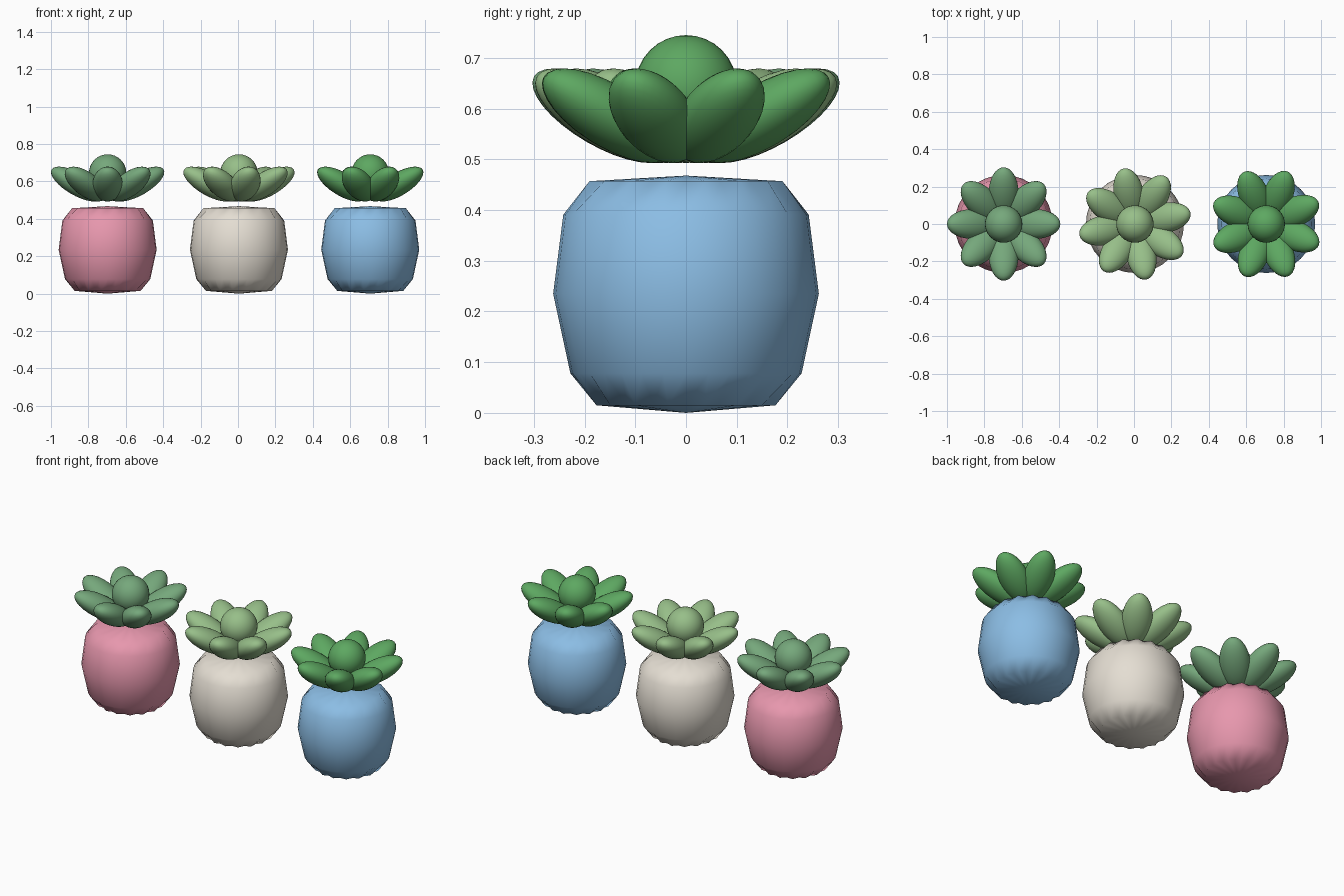
import bpy, bmesh, math
from mathutils import Matrix

if "Cube" in bpy.data.objects:
    bpy.data.objects.remove(bpy.data.objects["Cube"])


def material(name, rgb):
    m = bpy.data.materials.new(name)
    m.diffuse_color = (*rgb, 1)
    m.use_nodes = True
    m.node_tree.nodes["Principled BSDF"].inputs["Base Color"].default_value = m.diffuse_color
    return m


def finish(bm, name, mat):
    bmesh.ops.recalc_face_normals(bm, faces=bm.faces)
    for f in bm.faces:
        f.smooth = True
    me = bpy.data.meshes.new(name)
    bm.to_mesh(me)
    bm.free()
    me.materials.append(mat)
    ob = bpy.data.objects.new(name, me)
    bpy.context.collection.objects.link(ob)
    return ob


# Closed, rounded pot: lathed rings with a slight ripple at the cap edges
PROFILE = [(0.172, 0.015, 1), (0.228, 0.078, 0), (0.262, 0.235, 0),
           (0.242, 0.391, 0), (0.186, 0.457, 1)]


def pot(name, x, mat, sides=32):
    bm = bmesh.new()
    rings = []
    for r, z, ripple in PROFILE:
        ring = []
        for i in range(sides):
            a = math.tau * i / sides
            rr = r + (0.008 if i % 2 else -0.008) * ripple
            ring.append(bm.verts.new((x + rr * math.cos(a), rr * math.sin(a), z)))
        rings.append(ring)
    bottom = bm.verts.new((x, 0, 0))
    top = bm.verts.new((x, 0, 0.468))
    for i in range(sides):
        j = (i + 1) % sides
        for lo, hi in zip(rings, rings[1:]):
            bm.faces.new((lo[i], lo[j], hi[j], hi[i]))
        bm.faces.new((bottom, rings[0][j], rings[0][i]))
        bm.faces.new((top, rings[-1][i], rings[-1][j]))
    return finish(bm, name, mat)


# Smooth ellipsoid used for the leaves and the heart of each plant
def ellipsoid(name, matrix, mat):
    bm = bmesh.new()
    bmesh.ops.create_uvsphere(bm, u_segments=32, v_segments=16, radius=1, matrix=matrix)
    return finish(bm, name, mat)


def plant(name, x, turn, mat, leaves=8):
    ellipsoid(name + "_heart",
              Matrix.Translation((x, 0, 0.645)) @ Matrix.Scale(0.1, 4), mat)
    for k in range(leaves):
        m = (Matrix.Translation((x, 0, 0.586))
             @ Matrix.Rotation(turn + math.tau * k / leaves, 4, 'Z')
             @ Matrix.Translation((0.1655, 0, 0))
             @ Matrix.Rotation(math.radians(-30), 4, 'Y')
             @ Matrix.Diagonal((0.155, 0.08, 0.06, 1)))
        ellipsoid(f"{name}_leaf_{k + 1}", m, mat)


# Row of three potted succulents, each rosette turned a little further
SETS = [("pink", (0.80, 0.31, 0.42), (0.18, 0.39, 0.20)),
        ("cream", (0.78, 0.73, 0.65), (0.31, 0.52, 0.25)),
        ("blue", (0.26, 0.51, 0.78), (0.11, 0.39, 0.12))]
for i, (label, pot_rgb, leaf_rgb) in enumerate(SETS):
    x = -0.697 + 0.702 * i
    pot(label + "_pot", x, material(label + "_glaze", pot_rgb))
    plant(label + "_succulent", x, 0.2 * i, material(label + "_leaf", leaf_rgb))
